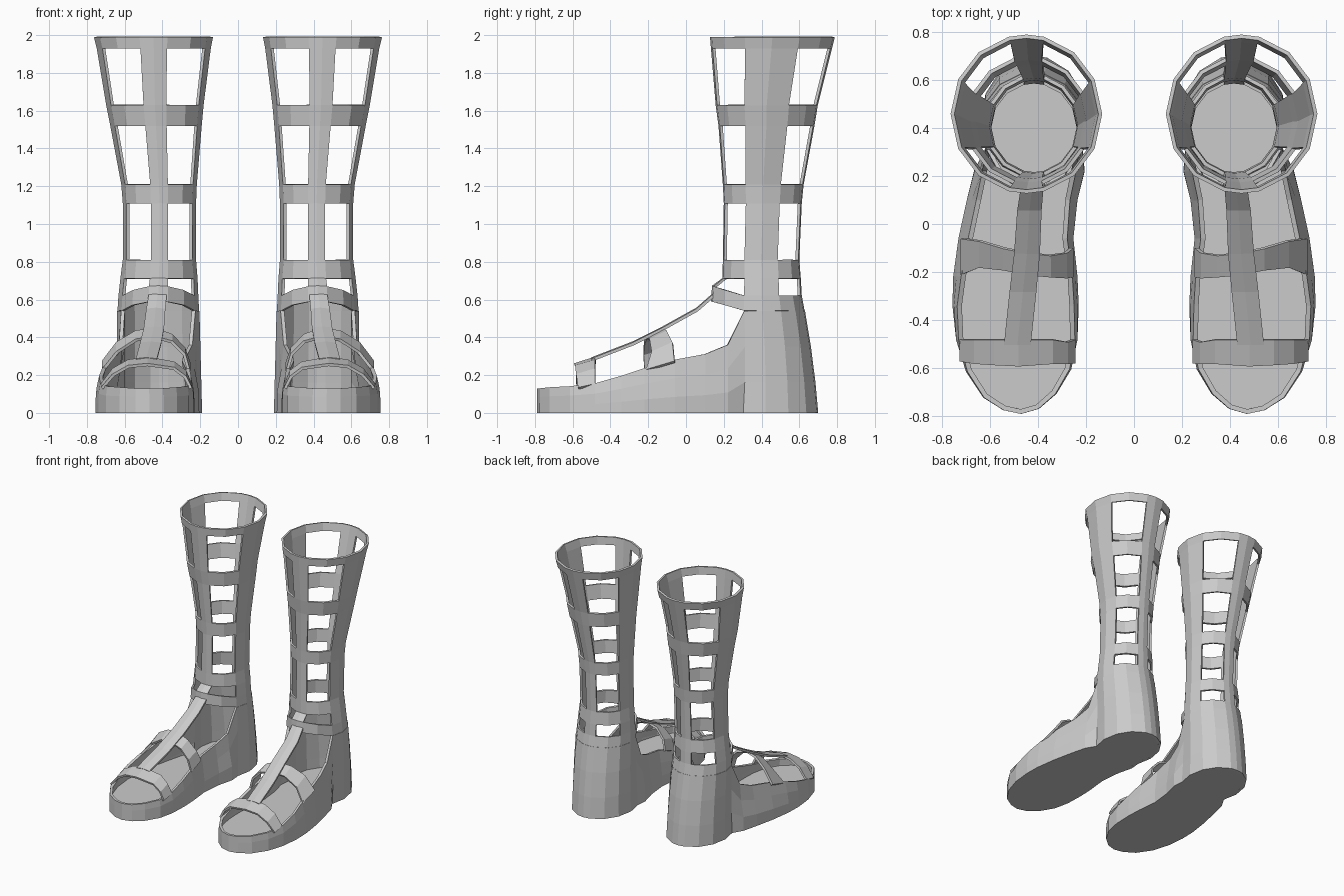
import bpy, bmesh
from math import sin, cos, radians

cube = bpy.data.objects.get("Cube")
if cube:
    bpy.data.objects.remove(cube, do_unlink=True)

leather = bpy.data.materials.new("grey leather")
leather.use_nodes = True
GREY = (0.6, 0.6, 0.6, 1)
leather.diffuse_color = GREY
leather.node_tree.nodes["Principled BSDF"].inputs["Base Color"].default_value = GREY


def finish(name, bm, thickness=0.0):
    """Turn a bmesh into a part, thicken it and mirror it to the other foot."""
    loose = [v for v in bm.verts if not v.link_faces]
    bmesh.ops.delete(bm, geom=loose, context='VERTS')
    bmesh.ops.recalc_face_normals(bm, faces=bm.faces)
    me = bpy.data.meshes.new(name)
    bm.to_mesh(me)
    bm.free()
    me.materials.append(leather)
    ob = bpy.data.objects.new(name, me)
    bpy.context.collection.objects.link(ob)
    if thickness:
        s = ob.modifiers.new("thickness", 'SOLIDIFY')
        s.thickness, s.offset = thickness, 0
    ob.modifiers.new("pair", 'MIRROR').use_mirror_merge = False
    return ob


def loft(rows, closed, keep=lambda r, c: True):
    """Quad grid through rows of points; keep(row, column) leaves windows open."""
    bm = bmesh.new()
    vs = [[bm.verts.new(p) for p in row] for row in rows]
    n = len(rows[0])
    for r in range(len(rows) - 1):
        for c in range(n if closed else n - 1):
            if keep(r, c):
                d = (c + 1) % n
                bm.faces.new((vs[r][c], vs[r][d], vs[r + 1][d], vs[r + 1][c]))
    return bm


# Shaft: four upright straps joined by bands, open between them
quarter = [0, 13.5, 39, 64]
ANGLES = quarter + [90] + [180 - a for a in reversed(quarter)]
ANGLES += [360 - a for a in reversed(ANGLES[1:-1])]
# height, x min, x max, y min, y max
RINGS = [
    (1.99, .14, .755, .135, .78), (1.93, .152, .74, .14, .765),
    (1.63, .19, .69, .165, .69), (1.52, .2, .668, .18, .672),
    (1.21, .226, .61, .203, .615), (1.11, .23, .602, .208, .605),
    (.81, .23, .602, .203, .592), (.71, .222, .615, .2, .6),
    (.62, .218, .625, .195, .605), (.54, .214, .63, .19, .62)]


def shaft_ring(z, x0, x1, y0, y1):
    ring = []
    for a in ANGLES:
        s, c = sin(radians(a)), cos(radians(a))
        # the ankle band rises and swings forward over the instep
        lift = max(0, c - .43) / .57 if z < .7 else 0
        ring.append(((x0 + x1) / 2 + s * (x1 - x0) / 2,
                     (y0 + y1) / 2 - c * (y1 - y0) / 2 - .05 * lift,
                     z + .05 * lift))
    return ring


WINDOW_COLUMNS = {1, 2, 5, 6, 9, 10, 13, 14}
shaft_rows = [shaft_ring(*r) for r in RINGS]
finish("shaft", loft(shaft_rows, True,
                     lambda r, c: not (r % 2 and c in WINDOW_COLUMNS)), .016)

# Foot wall: heel taken from the shaft, then round the toe along the rim
heel_top = shaft_rows[-1][3:14]
heel_base = [(.415 + .215 * sin(radians(a)), .42 - .27 * cos(radians(a)), 0)
             for a in ANGLES[3:14]]
# x, y, rim height, from the inner ankle round the toe to the outer ankle
FRONT = [
    (.215, .22, .36), (.245, .1, .31), (.262, -.06, .28), (.245, -.22, .235),
    (.24, -.34, .195), (.245, -.48, .155), (.27, -.6, .14), (.33, -.7, .135),
    (.40, -.76, .13), (.47, -.78, .13), (.54, -.765, .13), (.62, -.715, .135),
    (.69, -.61, .14), (.73, -.48, .155), (.745, -.34, .195), (.742, -.22, .235),
    (.72, -.06, .28), (.685, .1, .31), (.655, .22, .36)]


def wall_ring(t):
    ring = []
    for b, h in zip(heel_base, heel_top):
        bulge = .03 * t * (1 - t)
        ring.append((b[0] + (h[0] - b[0]) * t, b[1] + (h[1] - b[1]) * t + bulge, h[2] * t))
    for x, y, rim in FRONT:
        z = rim * t
        lean = min(.16, max(0, z - .1) * .8)
        mid = .44 if y > -.3 else .49
        ring.append((x + (mid - x) * lean, y, z))
    return ring


finish("foot_wall", loft([wall_ring(t) for t in (0, .3, .65, 1)], True), .02)

# Sole: a flat slab inside the wall
bm = bmesh.new()
base = bm.faces.new([bm.verts.new(p) for p in wall_ring(0)])
top = bmesh.ops.extrude_face_region(bm, geom=[base])["geom"]
bmesh.ops.translate(bm, vec=(0, 0, .08),
                    verts=[g for g in top if isinstance(g, bmesh.types.BMVert)])
finish("sole", bm)


# Foot straps: each station is x, front y, back y, front z, back z
def cross_strap(name, stations):
    front = [(x, y0, z0) for x, y0, y1, z0, z1 in stations]
    back = [(x, y1, z1) for x, y0, y1, z0, z1 in stations]
    finish(name, loft([front, back], False), .016)


cross_strap("toe_strap", [
    (.25, -.58, -.48, .13, .15), (.28, -.58, -.49, .19, .22),
    (.34, -.58, -.48, .235, .265), (.48, -.59, -.48, .255, .29),
    (.58, -.585, -.48, .245, .275), (.66, -.58, -.48, .2, .23),
    (.72, -.57, -.48, .13, .15)])
cross_strap("instep_strap", [
    (.26, -.22, -.1, .22, .265), (.285, -.225, -.12, .31, .34),
    (.35, -.22, -.13, .375, .41), (.44, -.21, -.12, .4, .445),
    (.54, -.19, -.1, .385, .43), (.64, -.18, -.07, .32, .37),
    (.715, -.21, -.06, .225, .27)])

# Centre strap down the instep: x, y, z, half width
CENTRE = [(.425, .145, .62, .047), (.435, .06, .545, .05), (.445, -.12, .445, .053),
          (.462, -.28, .365, .055), (.485, -.5, .28, .055)]
finish("centre_strap", loft([[(x - w, y, z), (x, y, z + .006), (x + w, y, z)]
                             for x, y, z, w in CENTRE], False), .016)
